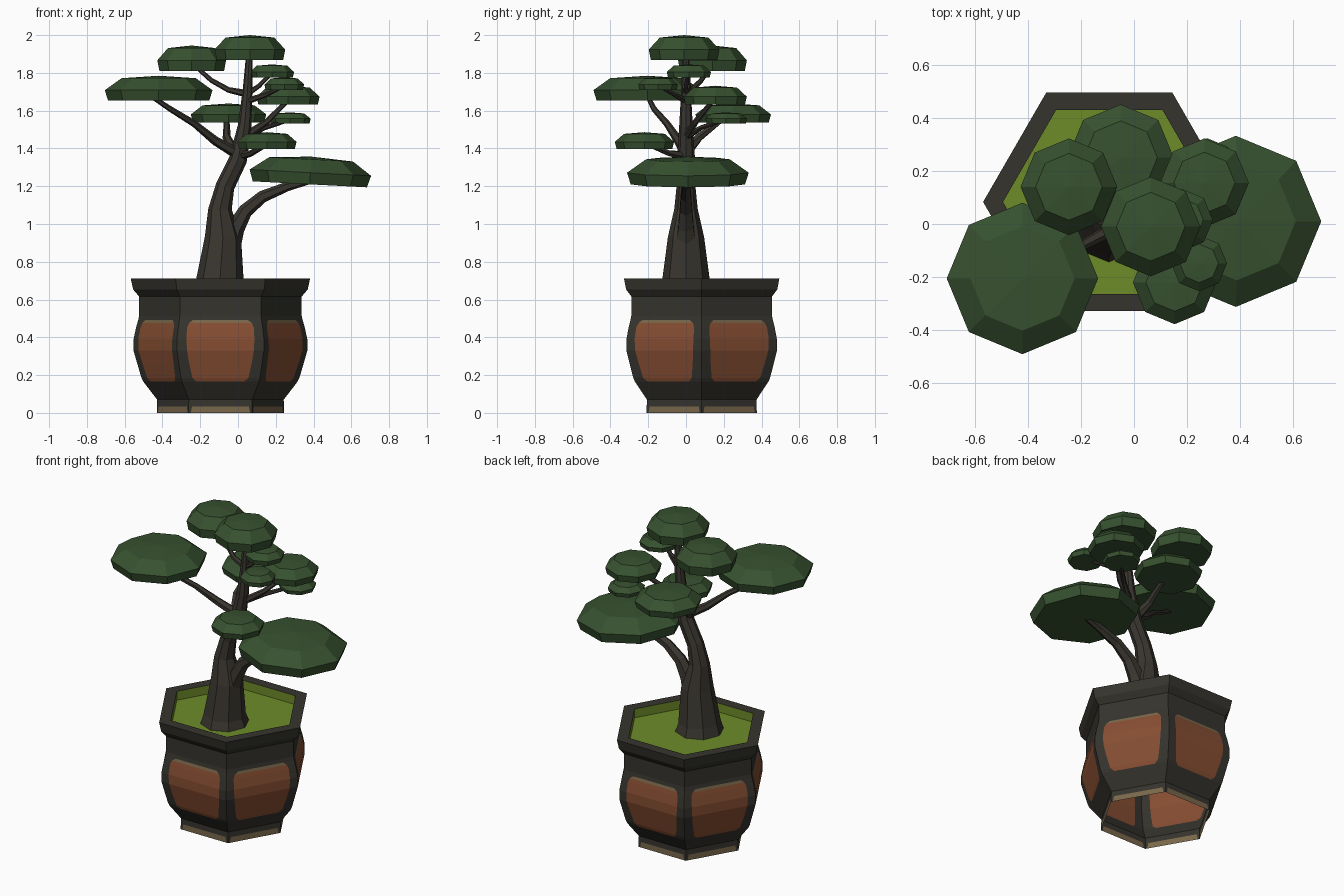
import bpy, bmesh, math
from mathutils import Vector

def material(name, r, g, b):
    m = bpy.data.materials.new(name)
    m.diffuse_color = (r, g, b, 1)
    return m

DARK = material("dark_glaze", 0.036, 0.034, 0.027)
CLAY = material("orange_clay", 0.24, 0.075, 0.032)
TAN = material("worn_tan", 0.19, 0.135, 0.068)
MOSS = material("moss_green", 0.155, 0.262, 0.022)
BARK = material("bark", 0.042, 0.037, 0.029)
LEAF = material("leaf_green", 0.038, 0.082, 0.029)

def finish(name, bm, mats, recalc=True):
    bmesh.ops.remove_doubles(bm, verts=bm.verts, dist=0.0005)
    if recalc:
        bmesh.ops.recalc_face_normals(bm, faces=bm.faces)
    me = bpy.data.meshes.new(name)
    bm.to_mesh(me)
    bm.free()
    for m in mats:
        me.materials.append(m)
    ob = bpy.data.objects.new(name, me)
    bpy.context.collection.objects.link(ob)
    return ob

# Hexagonal pot: open-bottomed shell, panels cut into each side
POT_X, POT_Y = -0.093, 0.083
P, C, T, G = 0, 1, 2, 3      # pot, clay, tan, moss
# height, radius, panel half width, panel colour of the band above
levels = [
    (0.00, 0.337, 0.157, T), (0.035, 0.336, 0.150, P), (0.07, 0.335, 0.130, P),
    (0.165, 0.408, 0.125, C), (0.185, 0.418, 0.148, C), (0.26, 0.440, 0.165, C),
    (0.33, 0.460, 0.177, C), (0.39, 0.460, 0.180, C), (0.45, 0.447, 0.177, C),
    (0.475, 0.440, 0.167, T), (0.492, 0.435, 0.145, P), (0.515, 0.430, 0.145, P),
    (0.616, 0.430, 0.145, P), (0.653, 0.462, 0.145, P), (0.712, 0.475, 0.145, P),
    (0.712, 0.400, 0.145, G), (0.655, 0.400, 0.145, G)]

bm = bmesh.new()
for side in range(6):
    a = math.radians(30 + 60 * side)
    n = Vector((math.cos(a), math.sin(a), 0))
    t = Vector((-n.y, n.x, 0))
    rows = []
    for z, r, w, _ in levels:
        mid = Vector((POT_X, POT_Y, z)) + n * r * math.sqrt(0.75)
        rows.append([bm.verts.new(mid + t * s) for s in (-r / 2, -w, w, r / 2)])
    for i in range(len(rows) - 1):
        for j in range(3):
            f = bm.faces.new((rows[i][j], rows[i][j + 1], rows[i + 1][j + 1], rows[i + 1][j]))
            band = levels[i][3]
            f.material_index = band if j == 1 or band == G else P
finish("pot", bm, [DARK, CLAY, TAN, MOSS], recalc=False)

# Moss soil
bm = bmesh.new()
bm.faces.new([bm.verts.new((POT_X + 0.4 * math.cos(k * math.pi / 3),
                            POT_Y + 0.4 * math.sin(k * math.pi / 3), 0.655)) for k in range(6)])
finish("moss_soil", bm, [MOSS])

# Trunk and branches: faceted tapering tubes through (x, y, z, radius)
def tube(name, pts, sides):
    bm = bmesh.new()
    pos = [Vector(p[:3]) for p in pts]
    rings = []
    for i, p in enumerate(pts):
        d = (pos[min(i + 1, len(pos) - 1)] - pos[max(i - 1, 0)]).normalized()
        u = Vector((0, 1, 0.01)).cross(d).normalized()
        v = d.cross(u)
        rings.append([bm.verts.new(pos[i] + p[3] * (u * math.cos(b) + v * math.sin(b)))
                      for b in (2 * math.pi * k / sides for k in range(sides))])
    for lo, hi in zip(rings, rings[1:]):
        for k in range(sides):
            m = (k + 1) % sides
            bm.faces.new((lo[k], lo[m], hi[m], hi[k]))
    bm.faces.new(rings[0][::-1])
    bm.faces.new(rings[-1])
    finish(name, bm, [BARK])

tube("trunk", [(-0.095, 0, 0.65, 0.145), (-0.095, 0, 0.71, 0.125), (-0.08, 0, 0.93, 0.096),
               (-0.095, 0, 1.08, 0.062), (-0.068, 0, 1.2, 0.05), (0.0, 0, 1.34, 0.048),
               (0.035, 0, 1.52, 0.036), (0.05, 0, 1.7, 0.026), (0.06, 0, 1.9, 0.017)], 8)

branches = {
    "right_low_branch": [(-0.05, 0, 0.88, 0.065), (-0.012, 0, 0.98, 0.048), (0.04, 0, 1.07, 0.038),
                         (0.13, 0, 1.145, 0.032), (0.26, 0, 1.198, 0.025), (0.38, 0.01, 1.23, 0.018)],
    "left_long_branch": [(0.0, 0, 1.37, 0.03), (-0.12, -0.04, 1.44, 0.024), (-0.23, -0.1, 1.53, 0.018),
                         (-0.36, -0.17, 1.61, 0.015), (-0.45, -0.2, 1.67, 0.012)],
    "upper_left_branch": [(0.045, 0, 1.69, 0.02), (-0.05, 0.03, 1.71, 0.015),
                          (-0.14, 0.08, 1.76, 0.013), (-0.22, 0.13, 1.83, 0.011)],
    "back_branch": [(-0.02, 0, 1.38, 0.03), (-0.06, 0.07, 1.46, 0.022), (-0.06, 0.2, 1.56, 0.014)],
    "right_back_branch": [(0.03, 0, 1.46, 0.02), (0.14, 0.08, 1.51, 0.014), (0.27, 0.2, 1.55, 0.01)],
    "right_middle_branch": [(0.03, 0, 1.46, 0.022), (0.15, 0.05, 1.54, 0.016), (0.26, 0.14, 1.65, 0.012)],
    "right_front_branch": [(0.045, 0, 1.65, 0.018), (0.15, -0.06, 1.685, 0.013), (0.24, -0.14, 1.73, 0.01)],
    "small_upper_branch": [(0.05, 0, 1.69, 0.016), (0.11, 0, 1.73, 0.012), (0.17, 0.01, 1.79, 0.01)],
    "front_branch": [(0.01, 0, 1.36, 0.024), (0.07, -0.09, 1.375, 0.017), (0.15, -0.2, 1.42, 0.012)],
}
for name, pts in branches.items():
    tube(name, pts, 6)

# Foliage pads: flattened octagonal domes (x, y, base z, radius, height, tilt)
pads = {
    "right_low_pad": (0.38, 0.01, 1.21, 0.322, 0.147, 3),
    "left_long_pad": (-0.42, -0.205, 1.653, 0.285, 0.132, 0),
    "upper_left_pad": (-0.245, 0.14, 1.81, 0.182, 0.135, 0),
    "top_pad": (0.063, -0.01, 1.868, 0.187, 0.132, 0),
    "small_upper_pad": (0.18, 0.015, 1.775, 0.117, 0.07, 0),
    "right_front_pad": (0.245, -0.148, 1.71, 0.105, 0.067, 0),
    "right_middle_pad": (0.265, 0.155, 1.632, 0.167, 0.1, 0),
    "back_pad": (-0.05, 0.25, 1.538, 0.2, 0.1, 0),
    "right_back_pad": (0.275, 0.213, 1.533, 0.11, 0.058, 0),
    "front_pad": (0.153, -0.22, 1.398, 0.157, 0.088, 0),
}
for name, (x, y, z, r, h, tilt) in pads.items():
    bm = bmesh.new()
    rings = [[bm.verts.new((r * s * math.cos(k * math.pi / 4), r * s * math.sin(k * math.pi / 4), h * t))
              for k in range(8)] for s, t in ((0.94, 0), (1, 0.42), (0.69, 0.9))]
    apex = bm.verts.new((0, 0, h))
    for k in range(8):
        m = (k + 1) % 8
        for lo, hi in zip(rings, rings[1:]):
            bm.faces.new((lo[k], lo[m], hi[m], hi[k]))
        bm.faces.new((rings[-1][k], rings[-1][m], apex))
    bm.faces.new(rings[0][::-1])
    ob = finish(name, bm, [LEAF])
    ob.location = (x, y, z)
    ob.rotation_euler.y = math.radians(tilt)
